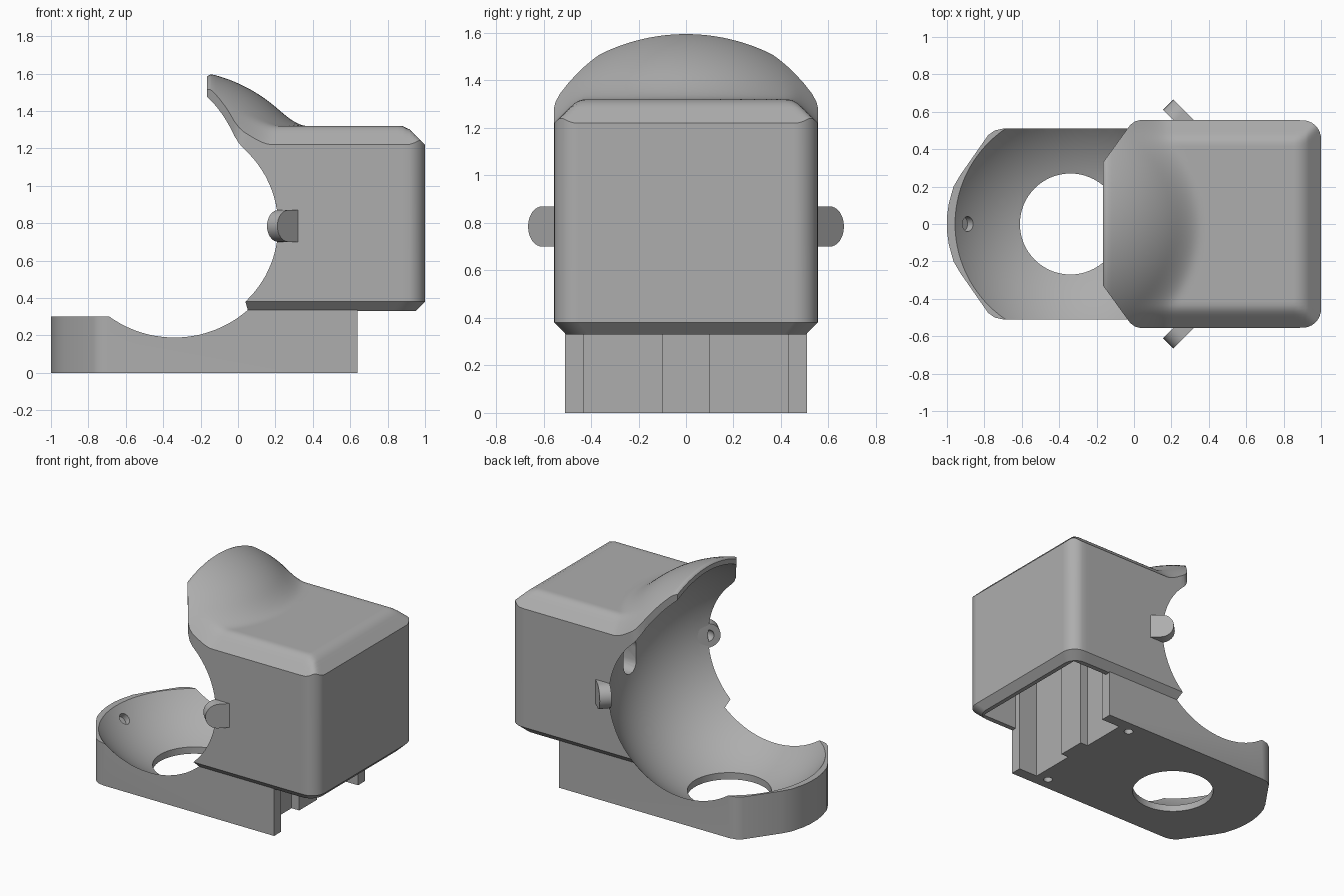
import bpy, bmesh, math
from mathutils import Vector, Matrix

if "Cube" in bpy.data.objects:
    bpy.data.objects.remove(bpy.data.objects["Cube"])

grey = bpy.data.materials.new("plain grey")
grey.diffuse_color = (0.42, 0.42, 0.42, 1)
grey.use_nodes = True
grey.node_tree.nodes["Principled BSDF"].inputs["Base Color"].default_value = grey.diffuse_color
CX, CZ, R_IN, R_OUT = -0.34, 0.785, 0.785, 0.835   # ball cup centre and radii


def finish(name, bm):
    bmesh.ops.recalc_face_normals(bm, faces=bm.faces)
    me = bpy.data.meshes.new(name)
    bm.to_mesh(me)
    bm.free()
    ob = bpy.data.objects.new(name, me)
    bpy.context.collection.objects.link(ob)
    me.materials.append(grey)
    return ob


def prism(name, pts, vec, origin=(0, 0, 0), ax=(1, 0, 0), ay=(0, 1, 0)):
    """Extrude a 2D outline, laid in the plane of ax and ay, along vec."""
    o, ax, ay, vec = map(Vector, (origin, ax, ay, vec))
    bm = bmesh.new()
    lo = [bm.verts.new(o + ax * a + ay * b) for a, b in pts]
    hi = [bm.verts.new(v.co + vec) for v in lo]
    bm.faces.new(lo)
    bm.faces.new(hi)
    for i in range(len(lo)):
        j = (i + 1) % len(lo)
        bm.faces.new((lo[i], lo[j], hi[j], hi[i]))
    return finish(name, bm)


def box(name, x0, x1, y0, y1, z0, z1):
    return prism(name, [(x0, y0), (x1, y0), (x1, y1), (x0, y1)], (0, 0, z1 - z0), (0, 0, z0))


def cylinder(name, loc, r, depth, axis=(0, 0, 1), seg=24):
    bm = bmesh.new()
    rot = Vector(axis).to_track_quat('Z', 'Y').to_matrix().to_4x4()
    bmesh.ops.create_cone(bm, cap_ends=True, segments=seg, radius1=r, radius2=r, depth=depth,
                          matrix=Matrix.Translation(loc) @ rot)
    return finish(name, bm)


def ball(name, loc, r, u=96, v=64):
    bm = bmesh.new()
    bmesh.ops.create_uvsphere(bm, u_segments=u, v_segments=v, radius=r, matrix=Matrix.Translation(loc))
    return finish(name, bm)


def cut(ob, cutters):
    bpy.context.view_layer.objects.active = ob
    for c in cutters:
        m = ob.modifiers.new("cut", 'BOOLEAN')
        m.operation, m.solver, m.object = 'DIFFERENCE', 'EXACT', c
        bpy.ops.object.modifier_apply(modifier=m.name)


def arc(cx, cy, r, a0, a1, n=8):
    return [(cx + r * math.cos(math.radians(a0 + (a1 - a0) * i / n)),
             cy + r * math.sin(math.radians(a0 + (a1 - a0) * i / n))) for i in range(n + 1)]


# Shared cutters
cup = ball("cup_cutter", (CX, 0, CZ), R_IN)
slot = prism("slot_cutter", arc(0, 0.05, 0.07, 0, 180) + arc(0, -0.05, 0.07, 180, 360),
             (0.4, 0, 0), (0.3, 0, CZ), (0, 1, 0), (0, 0, 1))

# Base: rounded nose, long sides, stepped back end that rises inside the housing
half = [(0.55, 0.1), (0.49, 0.1), (0.49, 0.43), (0.64, 0.43), (0.64, 0.51), (-0.70, 0.51),
        (-0.745, 0.50), (-0.78, 0.475), (-0.93, 0.26), (-0.965, 0.20), (-0.99, 0.11), (-1.0, 0.04)]
base = prism("base", half + [(x, -y) for x, y in reversed(half)], (0, 0, 1.15))
nose_trim = box("nose_trim_cutter", -1.2, -0.02, -0.7, 0.7, 0.30, 1.3)
floor_hole = cylinder("floor_hole_cutter", (CX, 0, 0), 0.27, 0.8, seg=64)
d = Vector((-0.55, 0, -0.56)).normalized()
rear_socket = cylinder("bearing_socket_cutter", Vector((CX, 0, CZ)) + d * R_IN, 0.04, 0.08, d)
screws = [cylinder("screw_hole_cutter", (0.40, s * 0.42, 0), 0.03, 0.4) for s in (1, -1)]
cut(base, [nose_trim, cup, floor_hole, rear_socket, slot] + screws)


# Housing: block with chamfered top that blends into a domed canopy
X0, X1, W, RC = -0.165, 1.0, 0.555, 0.1


def half_width(x):
    if x < -0.02:
        return 0.33 + (x - X0) / 0.145 * 0.2
    if x < 0.03:
        t = (x + 0.02) / 0.05
        return 0.53 + 0.025 * (1 - (1 - t) ** 2)
    if x > X1 - RC:
        return W - RC + math.sqrt(max(0, RC ** 2 - (x - X1 + RC) ** 2))
    return W


def soft_max(a, b, k):
    h = max(k - abs(a - b), 0) / k
    return max(a, b) + h * h * k / 4


def top_height(x, y):
    edge = -soft_max(-(X1 - x), -(W - abs(y)), 0.03)
    block = -soft_max(-1.32, -(1.22 + edge), 0.03)
    q = R_OUT ** 2 - (x - CX) ** 2 - y * y
    dome = CZ + math.sqrt(q) if q > 0 else CZ
    return soft_max(block, dome, 0.09) - 20 * max(0, 0.03 - (x - X0)) ** 2


xs = [X0 + 0.006 * i for i in range(5)] + [-0.12 + 0.025 * i for i in range(41)]
xs += [X1 - RC + RC * math.sin(math.radians(a)) for a in range(10, 91, 10)]
N = 56
bm = bmesh.new()
grid = []
for x in xs:
    row = []
    for j in range(N + 1):
        y = half_width(x) * math.sin(math.pi / 2 * (2 * j / N - 1) * 0.999) / math.sin(math.pi / 2 * 0.999)
        row.append(bm.verts.new((x, y, top_height(x, y))))
    grid.append(row)
for a, b in zip(grid, grid[1:]):
    for j in range(N):
        bm.faces.new((a[j], b[j], b[j + 1], a[j + 1]))
rim = ([r[0] for r in grid] + grid[-1][1:] + [r[-1] for r in reversed(grid[:-1])]
       + list(reversed(grid[0][1:-1])))
mid = [bm.verts.new((v.co.x, v.co.y, 0.38)) for v in rim]
low = [bm.verts.new((min(v.co.x, X1) * 0.95 if v.co.x > 0 else v.co.x, v.co.y * 0.505 / W, 0.33)) for v in rim]
for p, q in ((rim, mid), (mid, low)):
    for i in range(len(p)):
        j = (i + 1) % len(p)
        bm.faces.new((p[i], p[j], q[j], q[i]))
bm.faces.new(low)
housing = finish("housing", bm)
cavity = box("cavity_cutter", 0.47, 0.92, -0.47, 0.47, 0.2, 1.2)
cut(housing, [cup, cavity, slot])

# Angled side tabs that carry the bearings
parts = [base, housing]
cutters = [cup, slot, nose_trim, floor_hole, rear_socket, cavity] + screws
for s, side in ((1, "back"), (-1, "front")):
    u = Vector((1, -s, 0)).normalized()
    n = Vector((1, s, 0)).normalized()
    inner = Vector((0.155, s * 0.61, CZ)) + u * 0.085
    tab = prism(side + "_bearing_tab", arc(0, 0, 0.085, 90, 270, 16) + [(0.13, -0.085), (0.13, 0.085)],
                n * 0.078, inner, u, (0, 0, 1))
    socket = ball("tab_socket_cutter", inner, 0.042, 24, 16)
    cut(tab, [socket])
    parts.append(tab)
    cutters.append(socket)

for c in cutters:
    bpy.data.objects.remove(c)
for ob in parts:
    bpy.ops.object.select_all(action='DESELECT')
    ob.select_set(True)
    bpy.context.view_layer.objects.active = ob
    bpy.ops.object.shade_smooth_by_angle(angle=math.radians(28))
